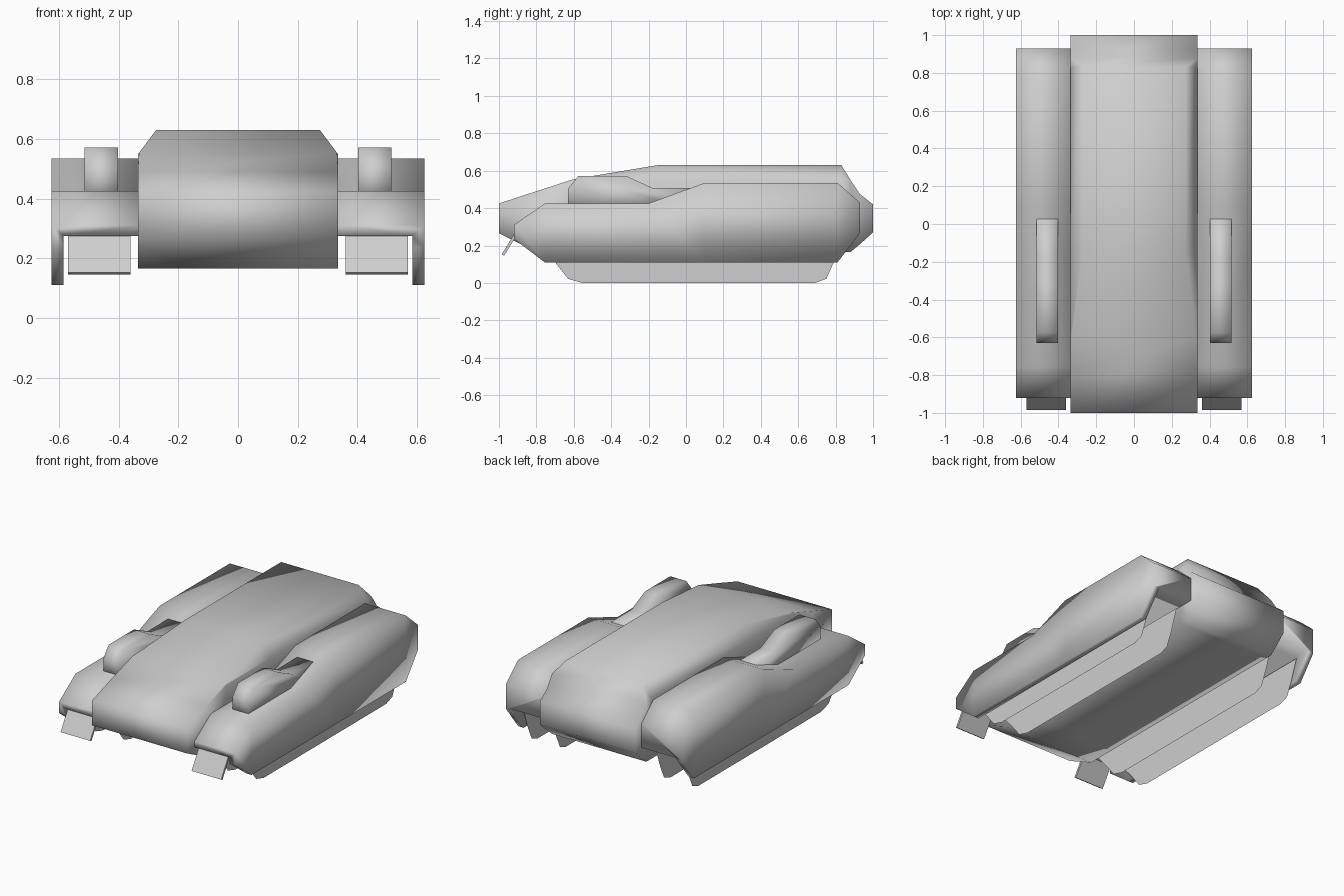
import bpy
import bmesh

if "Cube" in bpy.data.objects:
    bpy.data.objects.remove(bpy.data.objects["Cube"], do_unlink=True)

GREY = (0.62, 0.62, 0.62, 1)
grey = bpy.data.materials.new("plain_grey")
grey.use_nodes = True
grey.diffuse_color = GREY
grey.node_tree.nodes["Principled BSDF"].inputs["Base Color"].default_value = GREY


def finish(name, bm, smooth):
    bmesh.ops.remove_doubles(bm, verts=bm.verts, dist=0.0005)
    bmesh.ops.recalc_face_normals(bm, faces=bm.faces)
    for f in bm.faces:
        f.smooth = smooth
    mesh = bpy.data.meshes.new(name)
    bm.to_mesh(mesh)
    bm.free()
    mesh.materials.append(grey)
    ob = bpy.data.objects.new(name, mesh)
    bpy.context.collection.objects.link(ob)
    return ob


def loft(name, rings, smooth=True):
    """Skin a row of equal-sized rings and cap both ends."""
    bm = bmesh.new()
    rows = [[bm.verts.new(p) for p in ring] for ring in rings]
    for a, b in zip(rows, rows[1:]):
        for i in range(len(a)):
            j = (i + 1) % len(a)
            bm.faces.new((a[i], a[j], b[j], b[i]))
    bm.faces.new(rows[0])
    bm.faces.new(rows[-1])
    return finish(name, bm, smooth)


def prism(name, profile, x0, x1, smooth):
    """Side profile (y, z) swept across the width."""
    return loft(name, [[(x, y, z) for y, z in profile] for x in (x0, x1)], smooth)


def sheet(name, profile, x, side):
    """Flat upright plate facing outward."""
    bm = bmesh.new()
    f = bm.faces.new([bm.verts.new((x, y, z)) for y, z in profile])
    f.normal_update()
    if f.normal.x * side < 0:
        f.normal_flip()
    mesh_name = bpy.data.meshes.new(name)
    bm.to_mesh(mesh_name)
    bm.free()
    mesh_name.materials.append(grey)
    bpy.context.collection.objects.link(bpy.data.objects.new(name, mesh_name))


# Central hull: stations of y, underside, top; the roof edges are chamfered
HALF, SHOULDER = 0.335, 0.55
hull_stations = [(-1, 0.265, 0.425), (-0.8, 0.165, 0.49), (-0.6, 0.165, 0.555),
                 (-0.15, 0.165, 0.63), (0.83, 0.165, 0.63), (0.88, 0.165, 0.55),
                 (0.93, 0.207, 0.475), (1, 0.27, 0.42)]
rings = []
for y, low, top in hull_stations:
    edge = min(top, SHOULDER)
    roof = HALF - (top - edge) * 0.75
    rings.append([(-HALF, y, low), (-HALF, y, edge), (-roof, y, top),
                  (roof, y, top), (HALF, y, edge), (HALF, y, low)])
loft("hull", rings)

# Side parts: fender stations are y, skirt bottom, top
fender_stations = [(-0.92, 0.235, 0.31), (-0.755, 0.11, 0.425), (-0.2, 0.11, 0.425),
                   (0.1, 0.11, 0.535), (0.81, 0.11, 0.535), (0.93, 0.265, 0.43)]
pod_profile = [(-0.63, 0.39), (-0.63, 0.505), (-0.575, 0.572), (-0.32, 0.572),
               (-0.18, 0.508), (0.03, 0.508), (0.03, 0.39)]
track_profile = [(-0.82, 0.25), (-0.7, 0.11), (-0.63, 0.022), (-0.555, 0), (0.69, 0),
                 (0.75, 0.022), (0.79, 0.11), (0.84, 0.25)]
flap_profile = [(-0.985, 0.153), (-0.972, 0.146), (-0.895, 0.272), (-0.908, 0.279)]
CEILING = 0.275

for side, label in ((1, "left"), (-1, "right")):
    inner, wall, outer = (side * v for v in (0.335, 0.585, 0.625))
    # Fender with a hanging skirt and an open tunnel beneath
    loft(label + "_fender", [
        [(inner, y, CEILING), (inner, y, top), (outer, y, top),
         (outer, y, low), (wall, y, low), (wall, y, CEILING)]
        for y, low, top in fender_stations])
    # Housing on top of the fender
    prism(label + "_housing", pod_profile, side * 0.402, side * 0.515, True)
    # Front mud flap
    prism(label + "_mud_flap", flap_profile, side * 0.36, side * 0.57, False)
    # Track side plates
    sheet(label + "_track_inner_plate", track_profile, side * 0.37, side)
    sheet(label + "_track_outer_plate", track_profile, side * 0.57, side)
